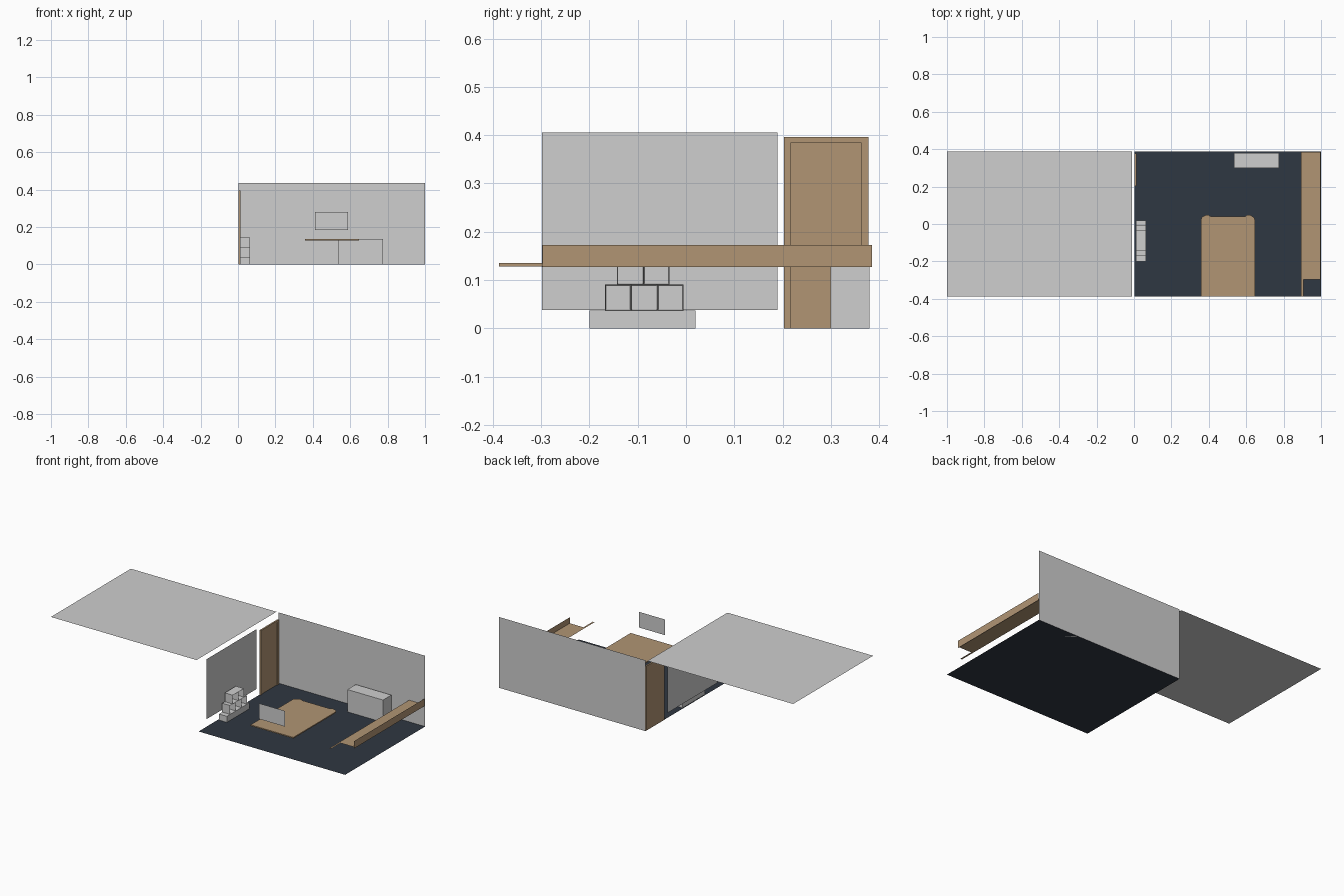
import bpy, bmesh

if "Cube" in bpy.data.objects:
    bpy.data.objects.remove(bpy.data.objects["Cube"])


def material(name, rgb):
    m = bpy.data.materials.new(name)
    m.diffuse_color = (*rgb, 1)
    m.use_nodes = True
    m.node_tree.nodes["Principled BSDF"].inputs["Base Color"].default_value = m.diffuse_color
    return m


GREY = material("light grey", (0.62, 0.62, 0.62))
WOOD = material("tan wood", (0.44, 0.30, 0.175))
NAVY = material("dark navy floor", (0.028, 0.038, 0.054))


def finish(name, bm, mat):
    me = bpy.data.meshes.new(name)
    bm.to_mesh(me)
    bm.free()
    me.materials.append(mat)
    ob = bpy.data.objects.new(name, me)
    bpy.context.collection.objects.link(ob)
    return ob


def sheet(name, pts, mat, extrude=None):
    """Flat polygon, optionally extruded along a vector."""
    bm = bmesh.new()
    f = bm.faces.new([bm.verts.new(p) for p in pts])
    if extrude:
        r = bmesh.ops.extrude_face_region(bm, geom=[f], use_keep_orig=True)
        vs = [v for v in r["geom"] if isinstance(v, bmesh.types.BMVert)]
        bmesh.ops.translate(bm, vec=extrude, verts=vs)
        bmesh.ops.recalc_face_normals(bm, faces=bm.faces)
    return finish(name, bm, mat)


def box(name, x, y, z, mat, recess=None):
    """Box from ranges; recess=(rim, depth) hollows the +x face."""
    bm = bmesh.new()
    bmesh.ops.create_cube(bm, size=1)
    for v in bm.verts:
        v.co = [r[0] if c < 0 else r[1] for c, r in zip(v.co, (x, y, z))]
    if recess:
        bm.normal_update()
        face = max(bm.faces, key=lambda f: f.normal.x)
        bmesh.ops.inset_individual(bm, faces=[face], thickness=recess[0])
        bmesh.ops.translate(bm, vec=(-recess[1], 0, 0), verts=face.verts)
    return finish(name, bm, mat)


def level(x0, x1, y0, y1, z):
    return [(x0, y0, z), (x1, y0, z), (x1, y1, z), (x0, y1, z)]


Y = 0.388

# room shell: floor, ceiling laid out beside it, walls
sheet("floor", level(0.004, 1, -Y, Y, 0), NAVY)
sheet("ceiling", level(-1, -0.01, -Y, Y, 0.435), GREY)
sheet("back_wall", [(0.004, Y, 0), (1, Y, 0), (1, Y, 0.435), (0.004, Y, 0.435)], GREY)
sheet("side_window", [(-0.006, -0.298, 0.038), (-0.006, 0.19, 0.038),
                      (-0.006, 0.19, 0.406), (-0.006, -0.298, 0.406)], GREY)
sheet("front_sign", [(0.413, -0.385, 0.185), (0.588, -0.385, 0.185),
                     (0.588, -0.385, 0.281), (0.413, -0.385, 0.281)], GREY)

# door with a surrounding frame
frame = [(0.203, 0), (0.203, 0.396), (0.378, 0.396), (0.378, 0),
         (0.364, 0), (0.364, 0.384), (0.217, 0.384), (0.217, 0)]
sheet("door_frame", [(0.003, y, z) for y, z in frame], WOOD, (0.01, 0, 0))
box("door", (0.003, 0.009), (0.217, 0.364), (0, 0.384), WOOD)

# stepped display: solid base and two rows of open cubbies
X = (0.01, 0.064)
box("display_base", X, (-0.2, 0.02), (0, 0.037), GREY)
for row, (count, start, z0) in enumerate([(3, -0.168, 0.037), (2, -0.1425, 0.091)]):
    for i in range(count):
        y = start + i * 0.0543
        box(f"cubby_{row}_{i}", X, (y, y + 0.0543), (z0, z0 + 0.054), GREY, (0.003, 0.04))

# cabinet against the back wall
box("cabinet", (0.534, 0.776), (0.299, 0.38), (0, 0.137), GREY)

# thin table top with curled rear corners
half = [(0.145, -0.387), (0.145, 0.022), (0.139, 0.036), (0.126, 0.044),
        (0.115, 0.049), (0.102, 0.048), (0.092, 0.040)]
outline = half + [(-x, y) for x, y in reversed(half)]
sheet("table_top", [(0.502 + x, y, 0.128) for x, y in outline], WOOD, (0, 0, 0.007))

# side counter: notched top and upright board on its outer edge
sheet("counter_top", [(0.893, -Y, 0.135), (0.905, -Y, 0.135), (0.905, -0.297, 0.135),
                      (0.998, -0.297, 0.135), (0.998, Y - 0.003, 0.135),
                      (0.893, Y - 0.003, 0.135)], WOOD)
sheet("counter_board", [(0.998, -0.297, 0.127), (0.998, Y - 0.003, 0.127),
                        (0.998, Y - 0.003, 0.172), (0.998, -0.297, 0.172)], WOOD)
